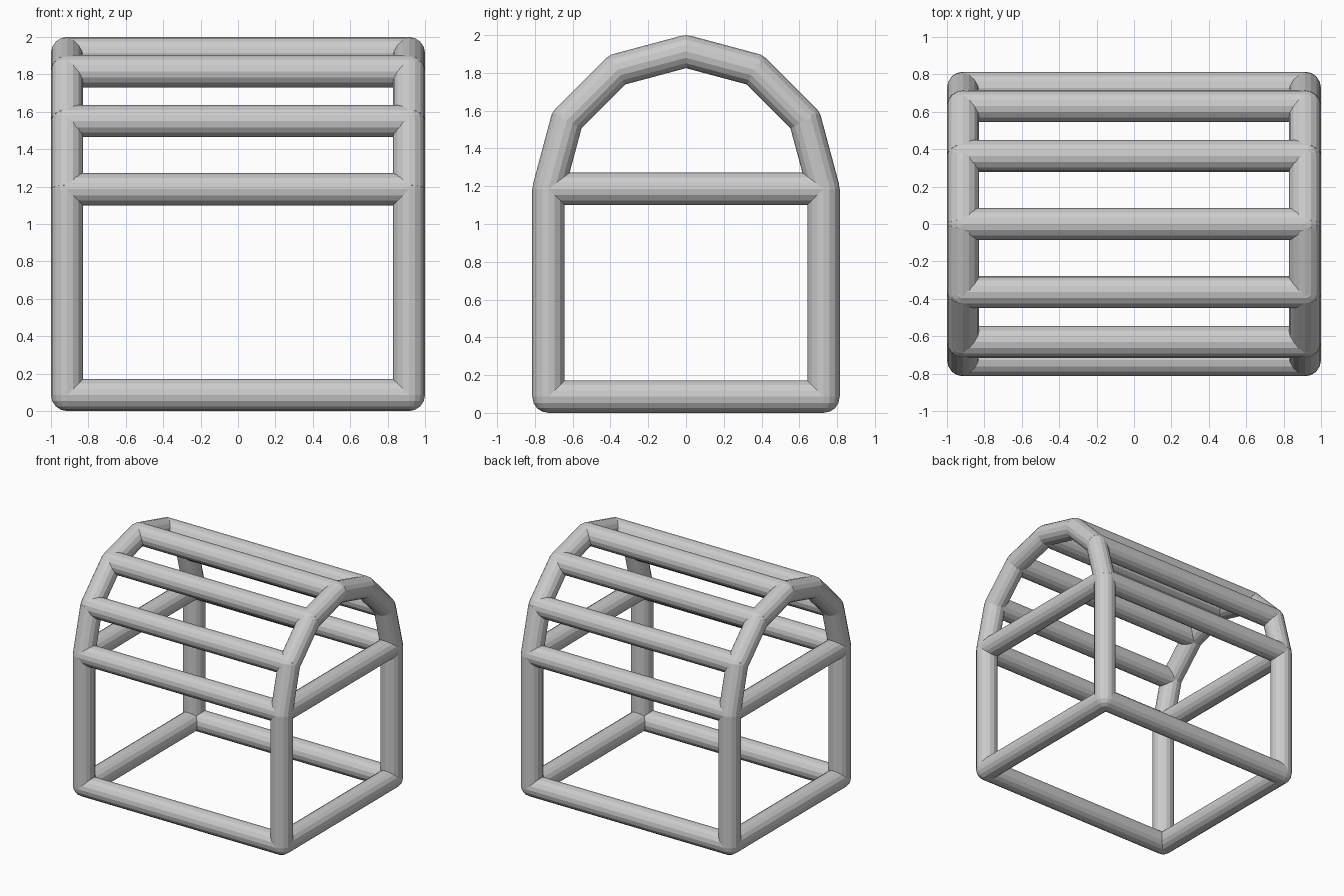
import bpy, bmesh, math
from mathutils import Vector, Matrix

cube = bpy.data.objects.get("Cube")
if cube:
    bpy.data.objects.remove(cube, do_unlink=True)

R = 0.086                  # rod radius
X, Y = 0.914, 0.728        # frame half width and half depth
LOW, EAVE = R, 1.186       # rod axis heights
SIDES = 16

grey = bpy.data.materials.new("light_grey")
grey.use_nodes = True
colour = (0.6, 0.6, 0.6, 1)
grey.diffuse_color = colour
grey.node_tree.nodes["Principled BSDF"].inputs["Base Color"].default_value = colour


def finish(bm, name):
    mesh = bpy.data.meshes.new(name)
    bm.to_mesh(mesh)
    bm.free()
    mesh.materials.append(grey)
    obj = bpy.data.objects.new(name, mesh)
    bpy.context.collection.objects.link(obj)


def add_rod(bm, a, b):
    a, b = Vector(a), Vector(b)
    turn = (b - a).to_track_quat('Z', 'Y').to_matrix().to_4x4()
    bmesh.ops.create_cone(bm, cap_ends=True, segments=SIDES, radius1=R, radius2=R,
                          depth=(b - a).length,
                          matrix=Matrix.Translation((a + b) / 2) @ turn)


def add_joint(bm, p):
    bmesh.ops.create_uvsphere(bm, u_segments=SIDES, v_segments=SIDES // 2, radius=R,
                              matrix=Matrix.Translation(p))


def rod(name, a, b):
    bm = bmesh.new()
    add_rod(bm, a, b)
    finish(bm, name)


# Arch profile: six straight pieces over half a circle
arch = [(Y * math.cos(math.pi * i / 6), EAVE + Y * math.sin(math.pi * i / 6))
        for i in range(7)]

# End frames: posts, cross beams and arches with rounded joints
for side, x in (("left", X), ("right", -X)):
    for end, y in (("front", -Y), ("back", Y)):
        rod(f"{end}_{side}_post", (x, y, LOW), (x, y, EAVE))
    rod(f"{side}_base_beam", (x, -Y, LOW), (x, Y, LOW))
    rod(f"{side}_eave_beam", (x, -Y, EAVE), (x, Y, EAVE))

    bm = bmesh.new()
    for p, q in zip(arch, arch[1:]):
        add_rod(bm, (x, *p), (x, *q))
    finish(bm, f"{side}_roof_arch")

    bm = bmesh.new()
    for p in arch + [(-Y, LOW), (Y, LOW)]:
        add_joint(bm, (x, *p))
    finish(bm, f"{side}_joints")

# Long rails: roof and base
for i, (y, z) in enumerate(arch):
    rod(f"roof_rail_{i + 1}", (-X, y, z), (X, y, z))
for end, y in (("front", -Y), ("back", Y)):
    rod(f"{end}_base_rail", (-X, y, LOW), (X, y, LOW))
